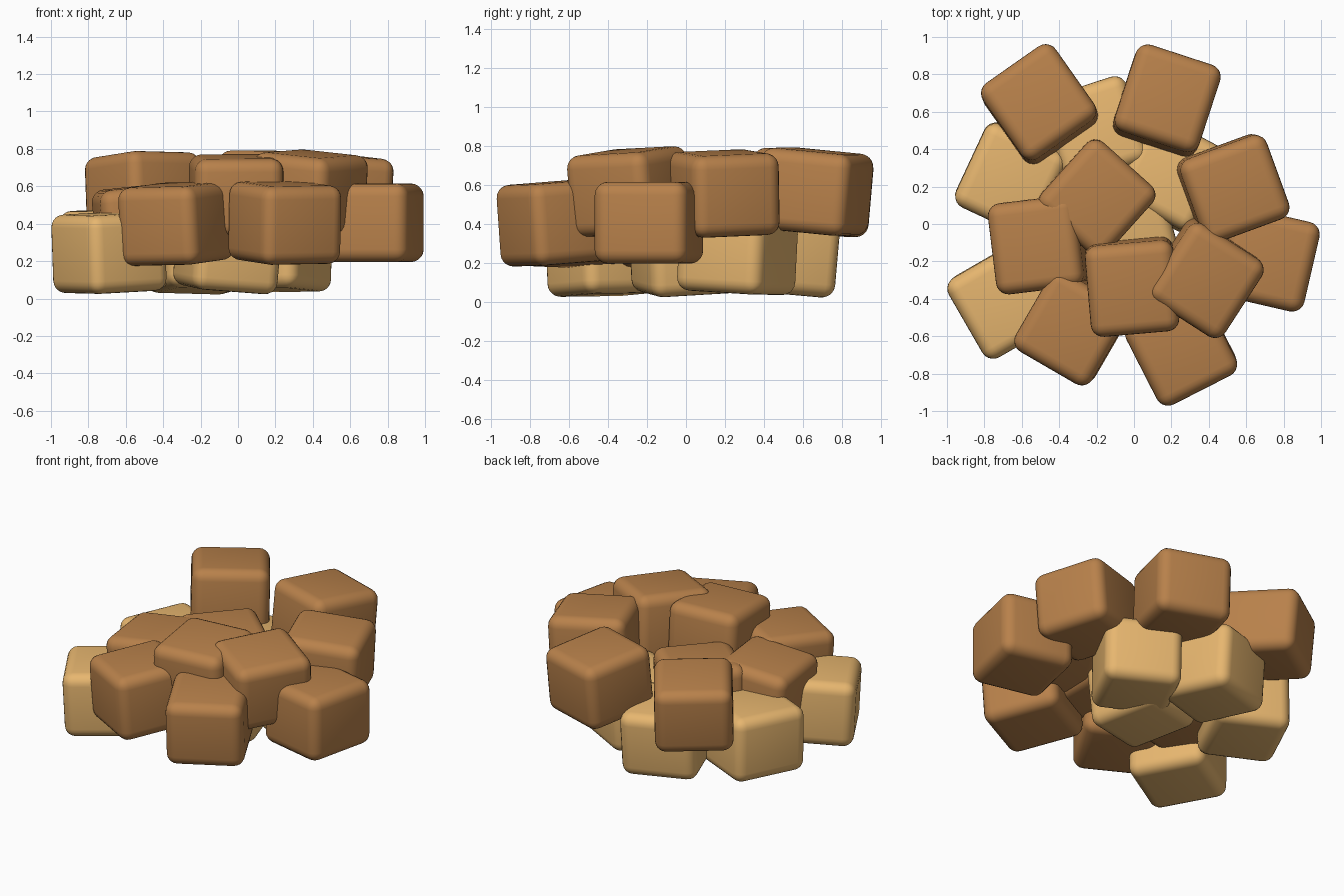
import bpy
import bmesh
from math import radians
from mathutils import Matrix, Vector

if "Cube" in bpy.data.objects:
    bpy.data.objects.remove(bpy.data.objects["Cube"])


def material(name, color):
    m = bpy.data.materials.new(name)
    m.diffuse_color = color
    m.use_nodes = True
    m.node_tree.nodes["Principled BSDF"].inputs["Base Color"].default_value = m.diffuse_color
    return m


brown = material("brown_sugar", (0.48, 0.22, 0.07, 1))
golden = material("golden_sugar", (0.80, 0.47, 0.16, 1))


def rounded_cube(name, mat, loc, turn, tilt_x=0, tilt_y=0, size=(0.475, 0.49, 0.42)):
    """Soft-edged cube: turned about z, then slightly tilted about world x and y."""
    bm = bmesh.new()
    bmesh.ops.create_cube(bm, size=1)
    bmesh.ops.scale(bm, vec=Vector(size), verts=bm.verts)
    bmesh.ops.bevel(bm, geom=bm.edges[:], offset=0.068, segments=5,
                    profile=0.5, affect='EDGES')
    rot = (Matrix.Rotation(radians(tilt_x), 4, 'X')
           @ Matrix.Rotation(radians(tilt_y), 4, 'Y')
           @ Matrix.Rotation(radians(turn), 4, 'Z'))
    bm.transform(Matrix.Translation(loc) @ rot)
    for f in bm.faces:
        f.smooth = True
    mesh = bpy.data.meshes.new(name)
    bm.to_mesh(mesh)
    bm.free()
    mesh.materials.append(mat)
    bpy.context.collection.objects.link(bpy.data.objects.new(name, mesh))


# lower golden cubes: location, turn, tilt x, tilt y
lower = [
    ((-0.66, 0.24, 0.26), -25, 1, 0),
    ((-0.69, -0.41, 0.245), 30, 2, -2),
    ((-0.21, 0.49, 0.25), 18, -5, 0),
    ((0.20, 0.265, 0.255), -28, -3, 1),
    ((-0.055, 0.00, 0.255), 16, 2, 5),
]

# middle and upper brown cubes
upper = [
    ((-0.505, 0.64, 0.56), 35, -5, -2),
    ((0.175, 0.66, 0.565), -18, -5, 2),
    ((0.53, 0.19, 0.555), -70, 1, 4),
    ((-0.20, 0.14, 0.40), -42, 1, 1),
    ((-0.51, -0.11, 0.39), 7, 1, -6),
    ((-0.33, -0.55, 0.40), -30, 3, -3),
    ((-0.01, -0.335, 0.55), 5, 4, 0),
    ((0.38, -0.29, 0.565), -33, 5, 3),
    ((0.72, -0.19, 0.405), -13, 0, 0),
    ((0.25, -0.66, 0.405), 27, 4, 1),
]

for i, args in enumerate(lower, 1):
    rounded_cube(f"golden_cube_{i}", golden, *args)
for i, args in enumerate(upper, 1):
    rounded_cube(f"brown_cube_{i}", brown, *args)
